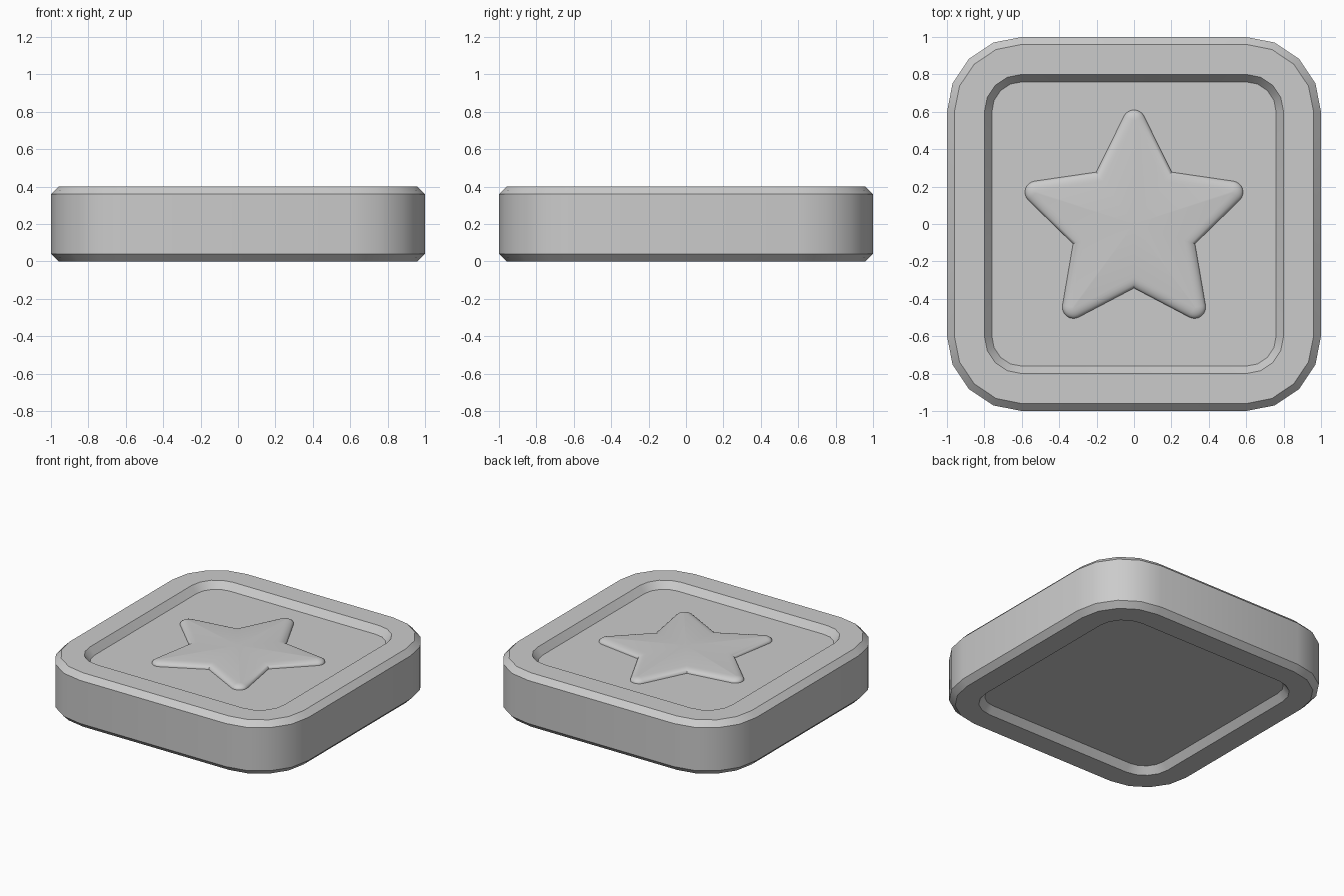
import bpy
from math import sin, cos, pi, radians, atan2
from mathutils import Vector

if "Cube" in bpy.data.objects:
    bpy.data.objects.remove(bpy.data.objects["Cube"])


def rounded_square(half, z, centre=0.6, seg=4):
    r = half - centre
    pts = []
    for k, (sx, sy) in enumerate([(1, 1), (-1, 1), (-1, -1), (1, -1)]):
        for i in range(seg + 1):
            a = k * pi / 2 + i * pi / 2 / seg
            pts.append((sx * centre + r * cos(a), sy * centre + r * sin(a), z))
    return pts


def star_outline(offset, z, tip=0.55, notch=0.275, seg=8):
    # core star grown outward: round tips, mitred notches
    half = atan2(notch * sin(radians(36)), tip - notch * cos(radians(36)))
    spread = pi / 2 - half
    mitre = notch + offset / sin(radians(36) + half)
    pts = []
    for k in range(5):
        a = pi / 2 + k * 2 * pi / 5
        for i in range(seg + 1):
            b = a - spread + 2 * spread * i / seg
            pts.append((tip * cos(a) + offset * cos(b), tip * sin(a) + offset * sin(b), z))
        n = a + pi / 5
        pts.append((mitre * cos(n), mitre * sin(n), z))
    return pts


def loft(name, rings, peak=None):
    n = len(rings[0])
    verts = [p for ring in rings for p in ring]
    faces = [list(range(n))[::-1]]
    for j in range(len(rings) - 1):
        for i in range(n):
            k = (i + 1) % n
            faces.append([j * n + i, j * n + k, (j + 1) * n + k, (j + 1) * n + i])
    last = (len(rings) - 1) * n
    if peak is None:
        faces.append([last + i for i in range(n)])
    else:
        verts.append(peak)
        faces += [[last + i, last + (i + 1) % n, len(verts) - 1] for i in range(n)]
    mesh = bpy.data.meshes.new(name)
    mesh.from_pydata(verts, [], faces)
    mesh.update()
    obj = bpy.data.objects.new(name, mesh)
    bpy.context.collection.objects.link(obj)
    bpy.ops.object.select_all(action='DESELECT')
    obj.select_set(True)
    bpy.context.view_layer.objects.active = obj
    bpy.ops.object.shade_smooth_by_angle(angle=radians(30))
    return obj


# Tile: chamfered rounded slab with a shallow recess on both faces
profile = [(0.76, 0.05), (0.80, 0.0), (0.96, 0.0), (1.0, 0.04),
           (1.0, 0.36), (0.96, 0.40), (0.80, 0.40), (0.76, 0.35)]
loft("tile", [rounded_square(h, z) for h, z in profile])

# Raised star with a rounded rim, rising gently to the centre
rim = [(0.06, 0.34)]
for i in range(7):
    a = radians(85) * i / 6
    rim.append((0.06 * cos(a), 0.35 + 0.03 * sin(a)))
loft("star", [star_outline(o, z) for o, z in rim], peak=(0, 0, 0.398))
